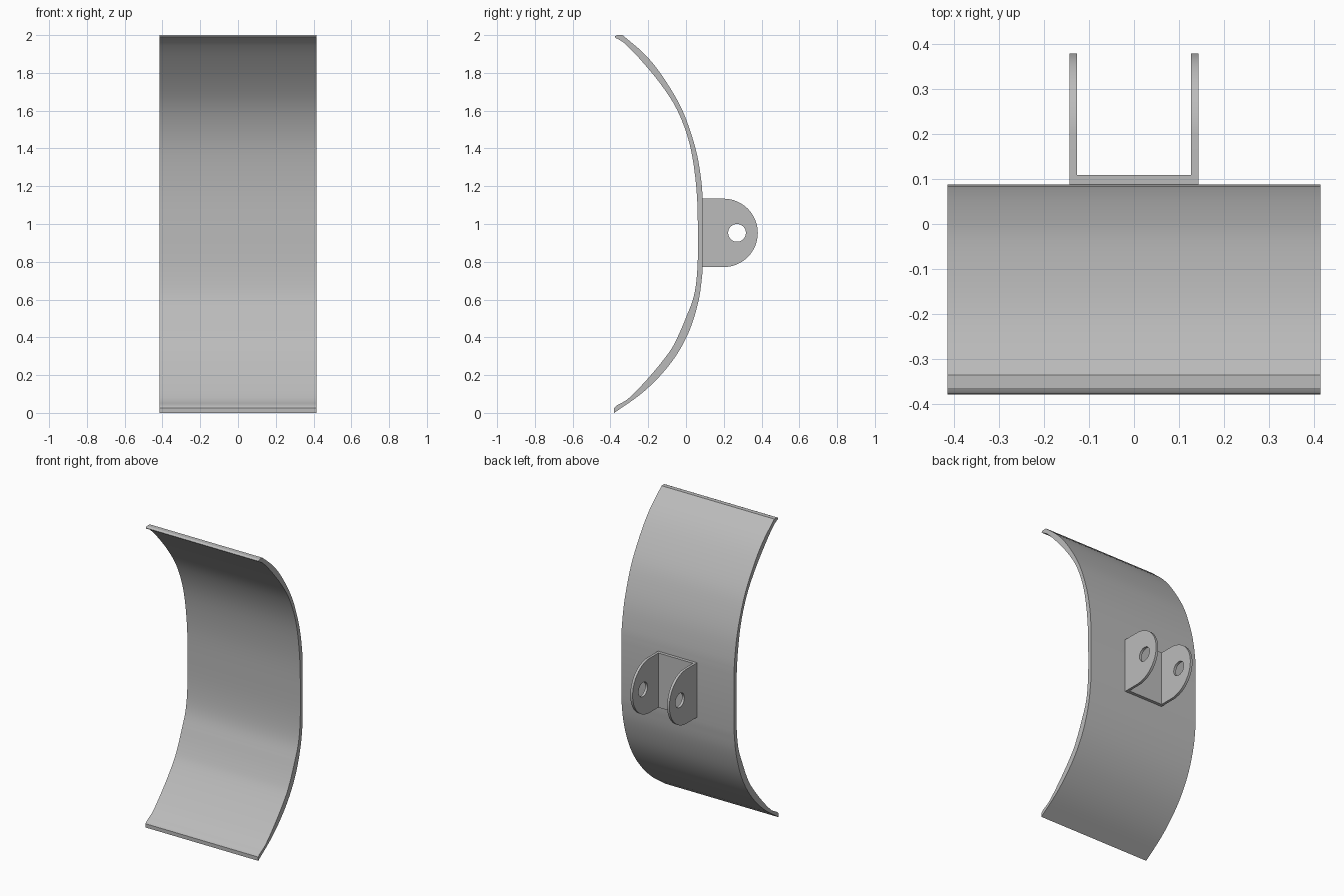
import bpy, bmesh, math
from mathutils import Vector

if "Cube" in bpy.data.objects:
    bpy.data.objects.remove(bpy.data.objects["Cube"])

grey = bpy.data.materials.new("light grey metal")
grey.diffuse_color = (0.5, 0.5, 0.5, 1)
grey.use_nodes = True
grey.node_tree.nodes["Principled BSDF"].inputs["Base Color"].default_value = grey.diffuse_color


def spline(pts, steps=4):
    """Smooth curve through the given points (Catmull-Rom)."""
    p = [Vector(q) for q in pts]
    p = [2 * p[0] - p[1]] + p + [2 * p[-1] - p[-2]]
    out = []
    for i in range(1, len(p) - 2):
        a, b, c, d = p[i - 1:i + 3]
        for k in range(steps):
            t = k / steps
            out.append(0.5 * (2 * b + (c - a) * t + (2 * a - 5 * b + 4 * c - d) * t ** 2
                              + (3 * b - a - 3 * c + d) * t ** 3))
    return out + [p[-2]]


def extrude_yz(name, loops, x0, x1):
    """Fill closed (y, z) loops, later loops being holes, and extrude along x."""
    bm = bmesh.new()
    edges = []
    for loop in loops:
        vs = [bm.verts.new((x0, q[0], q[1])) for q in loop]
        edges += [bm.edges.new((vs[i - 1], vs[i])) for i in range(len(vs))]
    if len(loops) == 1:
        bm.faces.new(bm.verts[:])
    else:
        bmesh.ops.triangle_fill(bm, edges=edges, use_beauty=True, use_dissolve=False)
    ext = bmesh.ops.extrude_face_region(bm, geom=bm.faces[:], use_keep_orig=True)
    moved = [g for g in ext["geom"] if isinstance(g, bmesh.types.BMVert)]
    bmesh.ops.translate(bm, verts=moved, vec=(x1 - x0, 0, 0))
    bmesh.ops.recalc_face_normals(bm, faces=bm.faces[:])
    me = bpy.data.meshes.new(name)
    bm.to_mesh(me)
    bm.free()
    me.materials.append(grey)
    ob = bpy.data.objects.new(name, me)
    bpy.context.collection.objects.link(ob)
    bpy.ops.object.select_all(action='DESELECT')
    ob.select_set(True)
    bpy.context.view_layer.objects.active = ob
    bpy.ops.object.shade_smooth_by_angle(angle=math.radians(30))
    return ob


# Curved plate: outer (back) face top to bottom, then inner (front) face back up
outer_top = [(-0.336, 2.0), (-0.22, 1.9), (-0.13, 1.79), (-0.035, 1.635), (0.02, 1.5),
             (0.06, 1.36), (0.082, 1.22), (0.088, 1.13)]
outer_low = [(0.088, 0.75), (0.068, 0.6), (0.02, 0.44), (-0.05, 0.307),
             (-0.14, 0.193), (-0.245, 0.095), (-0.38, 0.0)]
inner = [(-0.38, 0.025), (-0.362, 0.042), (-0.30, 0.08), (-0.19, 0.195), (-0.09, 0.32),
         (-0.045, 0.4), (0.0, 0.505), (0.042, 0.62), (0.06, 0.76), (0.063, 0.95),
         (0.055, 1.19), (0.02, 1.42), (-0.045, 1.6), (-0.135, 1.742), (-0.25, 1.88),
         (-0.33, 1.96), (-0.376, 1.988), (-0.365, 2.0)]
extrude_yz("curved_plate", [spline(outer_top) + spline(outer_low) + spline(inner)],
           -0.415, 0.415)

# Bracket back strip
Z, R = 0.953, 0.181
extrude_yz("bracket_base", [[(0.08, Z - R), (0.109, Z - R), (0.109, Z + R), (0.08, Z + R)]],
           -0.144, 0.144)

# Two round-ended bracket lugs with pin holes
N = 32
arc = [(0.199 + R * math.cos(a), Z + R * math.sin(a))
       for a in (math.pi * (i / N - 0.5) for i in range(N + 1))]
hole = [(0.27 + 0.047 * math.cos(a), Z + 0.047 * math.sin(a))
        for a in (2 * math.pi * i / N for i in range(N))]
for side, x in (("left", -0.144), ("right", 0.127)):
    extrude_yz("bracket_lug_" + side, [[(0.085, Z - R)] + arc + [(0.085, Z + R)], hole],
               x, x + 0.017)
